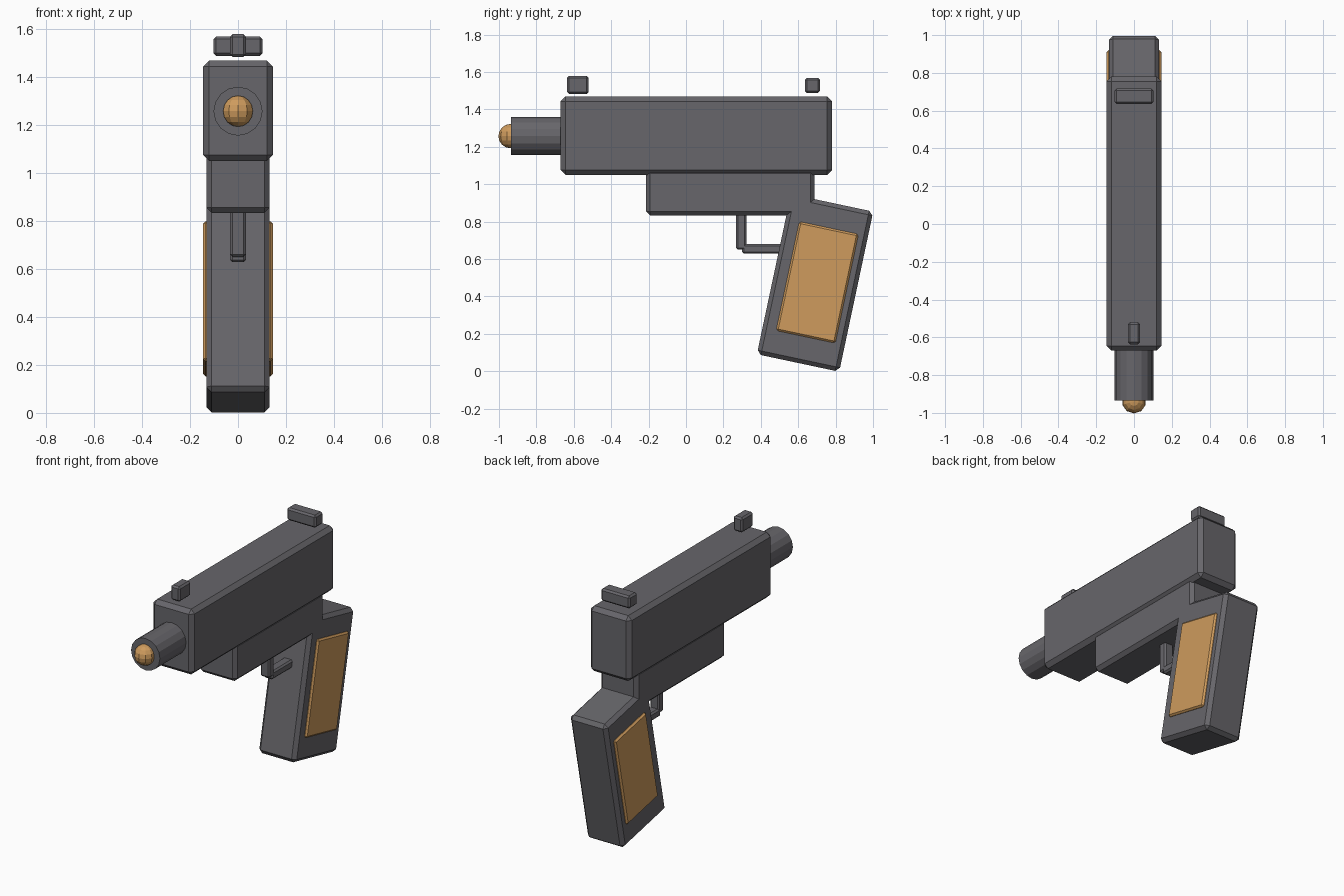
import bpy
from math import radians

cube = bpy.data.objects.get("Cube")
if cube:
    bpy.data.objects.remove(cube, do_unlink=True)


def material(name, rgb):
    mat = bpy.data.materials.new(name)
    mat.use_nodes = True
    mat.diffuse_color = (*rgb, 1)
    mat.node_tree.nodes["Principled BSDF"].inputs["Base Color"].default_value = (*rgb, 1)
    return mat


metal = material("dark grey metal", (0.135, 0.132, 0.145))
tan = material("warm tan", (0.62, 0.33, 0.11))


def finish(name, mat):
    obj = bpy.context.object
    obj.name = name
    obj.data.materials.append(mat)
    return obj


def box(name, mat, center, size, chamfer, tilt=0):
    """Chamfered box, optionally tilted about the x axis."""
    bpy.ops.mesh.primitive_cube_add(size=1, location=center)
    obj = finish(name, mat)
    obj.scale = size
    bpy.ops.object.transform_apply(location=False, rotation=False, scale=True)
    obj.rotation_euler.x = tilt
    bevel = obj.modifiers.new("chamfer", "BEVEL")
    bevel.width = chamfer
    bevel.segments = 1
    return obj


def span_box(name, width, y0, y1, z0, z1, chamfer):
    """Centred metal box given by its extents along y and z."""
    return box(name, metal, (0, (y0 + y1) / 2, (z0 + z1) / 2),
               (width, y1 - y0, z1 - z0), chamfer)


# Body
span_box("slide", 0.29, -0.67, 0.78, 1.05, 1.468, 0.025)
span_box("frame", 0.264, -0.215, 0.687, 0.833, 1.08, 0.022)

# Sights floating just above the slide
span_box("front_sight", 0.066, -0.637, -0.52, 1.483, 1.578, 0.011)
span_box("rear_sight", 0.205, 0.635, 0.717, 1.488, 1.568, 0.011)

# Trigger guard
span_box("guard_post", 0.066, 0.268, 0.323, 0.65, 0.86, 0.01)
span_box("guard_bar", 0.066, 0.3, 0.56, 0.628, 0.68, 0.01)

# Tilted grip with a raised panel on each side
lean = radians(-12)
box("grip", metal, (0, 0.69, 0.472), (0.264, 0.45, 0.875), 0.022, lean)
for side, sign in (("left", 1), ("right", -1)):
    box("grip_panel_" + side, tan, (sign * 0.13, 0.702, 0.475),
        (0.03, 0.324, 0.596), 0.01, lean)

# Barrel and rounded tip
bpy.ops.mesh.primitive_cylinder_add(vertices=16, radius=0.102, depth=0.315,
                                    location=(0, -0.777, 1.257),
                                    rotation=(radians(90), 0, 0))
finish("barrel", metal)
bpy.ops.mesh.primitive_uv_sphere_add(segments=10, ring_count=8, radius=0.065,
                                     location=(0, -0.938, 1.257))
finish("barrel_tip", tan)
